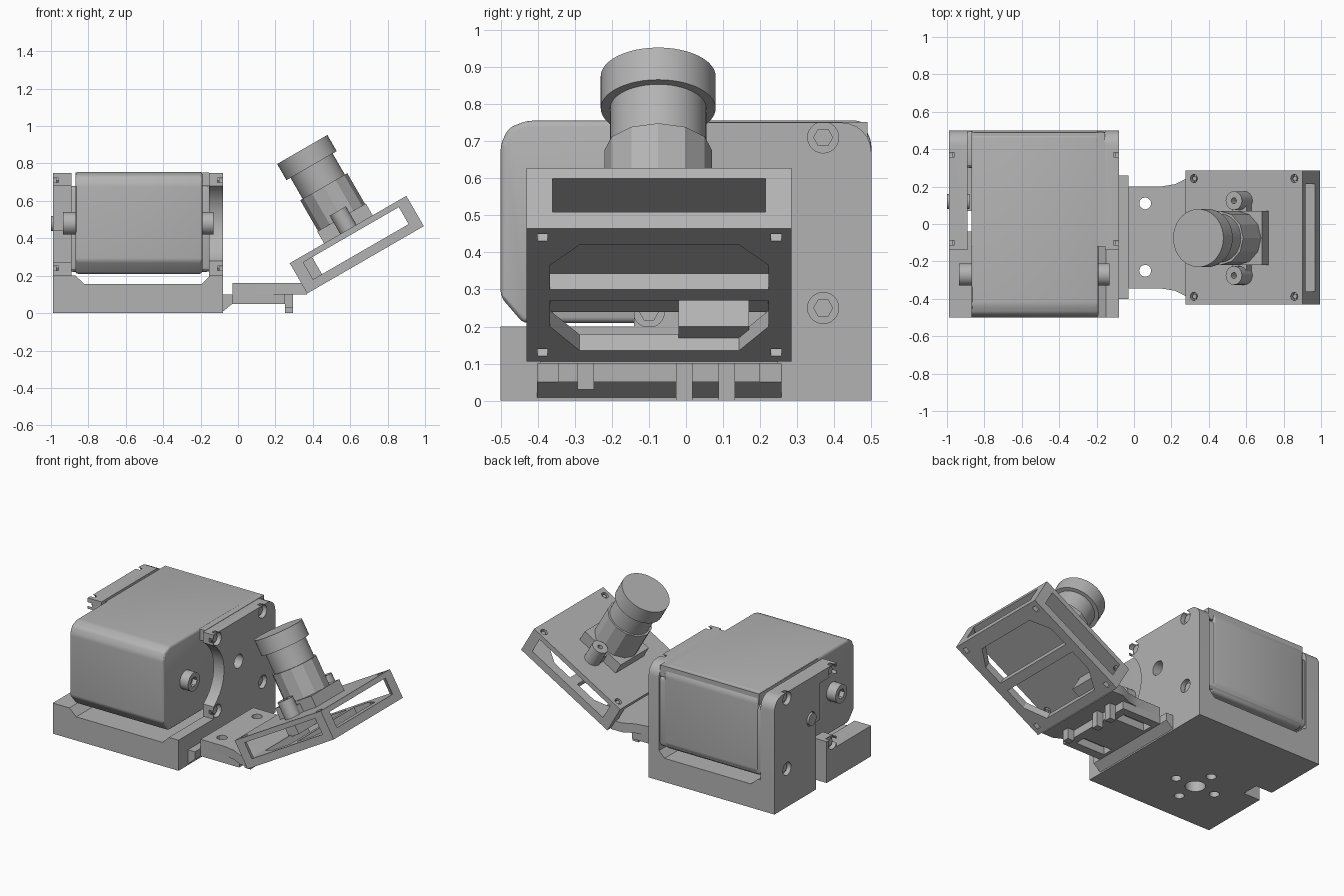
import bpy, bmesh, math
from mathutils import Matrix, Vector

old = bpy.data.objects.get("Cube")
if old:
    bpy.data.objects.remove(old, do_unlink=True)

grey = bpy.data.materials.new("plain grey")
grey.use_nodes = True
grey.diffuse_color = (0.45, 0.45, 0.45, 1)
grey.node_tree.nodes["Principled BSDF"].inputs["Base Color"].default_value = grey.diffuse_color
parts = []


def prism(name, points, axis, lo, hi, bevel=0):
    """Extrude a 2D outline along an axis: x takes (y, z), y takes (x, z), z takes (x, y)."""
    i = "xyz".index(axis)
    bm = bmesh.new()
    verts = []
    for p in points:
        co = list(p)
        co.insert(i, lo)
        verts.append(bm.verts.new(co))
    face = bm.faces.new(verts)
    new = bmesh.ops.extrude_face_region(bm, geom=[face])["geom"]
    shift = Vector([hi - lo if k == i else 0 for k in range(3)])
    bmesh.ops.translate(bm, vec=shift, verts=[v for v in new if isinstance(v, bmesh.types.BMVert)])
    bmesh.ops.recalc_face_normals(bm, faces=bm.faces)
    if bevel:
        bmesh.ops.bevel(bm, geom=bm.edges[:], offset=bevel, segments=3, profile=0.5, affect="EDGES")
    mesh = bpy.data.meshes.new(name)
    bm.to_mesh(mesh)
    bm.free()
    mesh.materials.append(grey)
    ob = bpy.data.objects.new(name, mesh)
    bpy.context.scene.collection.objects.link(ob)
    parts.append(ob)
    return ob


def box(name, x0, x1, y0, y1, z0, z1, bevel=0):
    return prism(name, [(x0, y0), (x1, y0), (x1, y1), (x0, y1)], "z", z0, z1, bevel)


def circle(a, b, r, n=32):
    return [(a + r * math.cos(math.tau * k / n), b + r * math.sin(math.tau * k / n)) for k in range(n)]


def cylinder(name, a, b, r, axis, lo, hi, n=32):
    return prism(name, circle(a, b, r, n), axis, lo, hi)


def cut(ob, cutter):
    """Subtract the cutter, then discard it."""
    mod = ob.modifiers.new("cut", "BOOLEAN")
    mod.operation, mod.object, mod.solver = "DIFFERENCE", cutter, "EXACT"
    bpy.context.view_layer.update()
    result = bpy.data.meshes.new_from_object(ob.evaluated_get(bpy.context.evaluated_depsgraph_get()))
    ob.modifiers.clear()
    ob.data = result
    parts.remove(cutter)
    bpy.data.objects.remove(cutter, do_unlink=True)


# Cradle base with raised, chamfered ends, a side slot and mounting holes
base = prism("cradle_base", [(-.99, 0), (-.08, 0), (-.08, .2), (-.15, .2), (-.195, .155),
                             (-.82, .155), (-.87, .2), (-.99, .2)], "y", -.5, .5)
cut(base, box("slot", -1.1, -.87, -.04, .07, -.1, .3))
cut(base, cylinder("hole", -.6, -.16, .06, "z", -.1, .09))
for k in range(4):
    a = k * math.pi / 2
    cut(base, cylinder("hole", -.6 + .145 * math.cos(a), -.16 + .145 * math.sin(a), .03, "z", -.1, .09, 16))

# End plates: concave towards the pivot, rounded at the upper back corner
arc = [(-.27 + .24 * math.cos(t), .48 + .24 * math.sin(t))
       for t in [math.radians(d) for d in range(-55, 56, 10)]]
corner = [(.42 + .08 * math.cos(t), .67 + .08 * math.sin(t))
          for t in [math.radians(d) for d in range(90, -1, -15)]]
outline = [(.5, .19), (-.14, .19), (-.14, .28)] + arc + [(-.14, .68), (-.14, .75)] + corner
for side, lo, hi, out in (("right", -.99, -.89, -1), ("left", -.155, -.08, 1)):
    plate = prism(side + "_end_plate", outline, "x", lo, hi)
    face = hi if out > 0 else lo
    for y, z in ((.37, .71), (.37, .25), (-.1, .24), (-.1, .71)):
        cut(plate, cylinder("hole", y, z, .042, "x", face - .03, face + .03, 24))
        inner = face - out * .03
        cylinder(side + "_plate_screw", y, z, .027, "x", inner - .012, inner + .012, 6)
    cut(plate, cylinder("hole", .12, .48, .045, "x", lo - .1, hi + .1, 24))
    if out < 0:
        cut(plate, box("slot", -1.1, -.8, -.04, .07, .1, .44))
        cut(plate, box("slot", -1.1, -.8, -.3, .03, .27, .68))
cylinder("right_axle", .12, .48, .04, "x", -1.0, -.88, 24)

# Boxed motor body with chamfered front edges
body = prism("motor_body", [(-.5, .28), (-.44, .21), (.47, .21), (.5, .25), (.5, .7), (.475, .755),
                            (-.43, .755), (-.48, .735), (-.5, .69)], "x", -.87, -.19, .015)
box("motor_back_panel", -.91, -.14, .3, .495, .22, .68, .03)
box("motor_top_cover", -.87, -.155, -.12, .49, .68, .752)

# Pivot hubs on both sides of the body
for side, lo, hi in (("right", -.935, -.85), ("left", -.21, -.13)):
    hub = cylinder(side + "_pivot_hub", -.27, .48, .06, "x", lo, hi)
    end = lo if side == "right" else hi
    cut(hub, cylinder("socket", -.27, .48, .033, "x", end - .03, end + .03, 6))

# Arm with flared ends, nut slots and bolt holes
MID = -.072


def flared(points):
    return [(x, MID + w) for x, w in points] + [(x, MID - w) for x, w in reversed(points)]


lower = prism("arm_lower_layer", flared([(-.085, .34), (-.06, .295), (-.03, .272), (.25, .272)]), "z", .05, .1)
upper = prism("arm_upper_layer", flared([(-.03, .272), (.14, .272), (.22, .285), (.29, .32), (.37, .32)]),
              "z", .1, .16)
prism("arm_gusset", [(-.085, .005), (-.03, .05), (-.03, .1), (-.085, .1)], "y", MID - .33, MID + .33)
for y in (.11, -.25):
    cut(upper, cylinder("hole", .06, y, .032, "z", 0, .3, 12))
    cut(lower, box("slot", -.01, .2, y - .035, y + .035, 0, .3))
for y in (-.27, -.005, .11):
    box("arm_peg", .25, .295, y - .022, y + .022, 0 if y > -.1 else .03, .11)

# Tilted camera unit, built flat first
first_tilted = len(parts)
U, Y0, Y1 = .72, -.43, .285
floor = box("camera_floor", 0, U, Y0, Y1, 0, .05)
for u0, u1, u2 in ((.39, .52, .63), (.33, .19, .06)):
    cut(floor, prism("window", [(u0, MID - .295), (u1, MID - .295), (u2, MID - .215),
                                (u2, MID + .215), (u1, MID + .295), (u0, MID + .295)], "z", -.1, .1))
board = box("camera_board", 0, U, Y0, Y1, .155, .187)
for u in (.05, U - .05):
    for s in (-1, 1):
        y = MID + s * .315
        cut(board, cylinder("hole", u, y, .022, "z", .1, .3, 16))
        cut(floor, box("recess", u - .018, u + .018, y - .014, y + .014, -.1, .03))
        cylinder("board_screw", u, y, .014, "z", .15, .18, 6)
for u in (0, U):
    for y in (Y0, Y1):
        su, sy = (1 if u == 0 else -1), (1 if y == Y0 else -1)
        prism("camera_corner_post", [(u, y), (u + su * .065, y), (u + su * .055, y + sy * .03),
                                     (u + su * .03, y + sy * .045), (u, y + sy * .07)], "z", .05, .155)
box("board_connector", .04, .12, -.02, .17, .04, .155)

# Lens holder with ears, and the stepped lens barrel
LU, LY = .362, -.075
box("lens_mount_base", LU - .15, LU + .15, LY - .145, LY + .145, .187, .26)
box("lens_mount_bridge", LU - .045, LU + .045, LY - .22, LY + .22, .187, .24)
for s in (-1, 1):
    ear = cylinder("lens_mount_ear", LU, LY + s * .2, .05, "z", .187, .3, 24)
    cut(ear, cylinder("hole", LU, LY + s * .2, .016, "z", .25, .4, 12))
cylinder("lens_holder", LU, LY, .145, "z", .25, .45, 12)
cylinder("lens_barrel", LU, LY, .13, "z", .45, .59, 48)
cylinder("lens_cap", LU, LY, .155, "z", .58, .68, 48)

tilt = Matrix.Translation((.37, 0, .105)) @ Matrix.Rotation(math.radians(-30), 4, "Y")
for ob in parts[first_tilted:]:
    ob.data.transform(tilt)

# Smooth rounded parts, keep hard edges
bpy.ops.object.select_all(action="DESELECT")
for ob in parts:
    ob.select_set(True)
bpy.context.view_layer.objects.active = parts[0]
bpy.ops.object.shade_smooth_by_angle(angle=math.radians(28))
